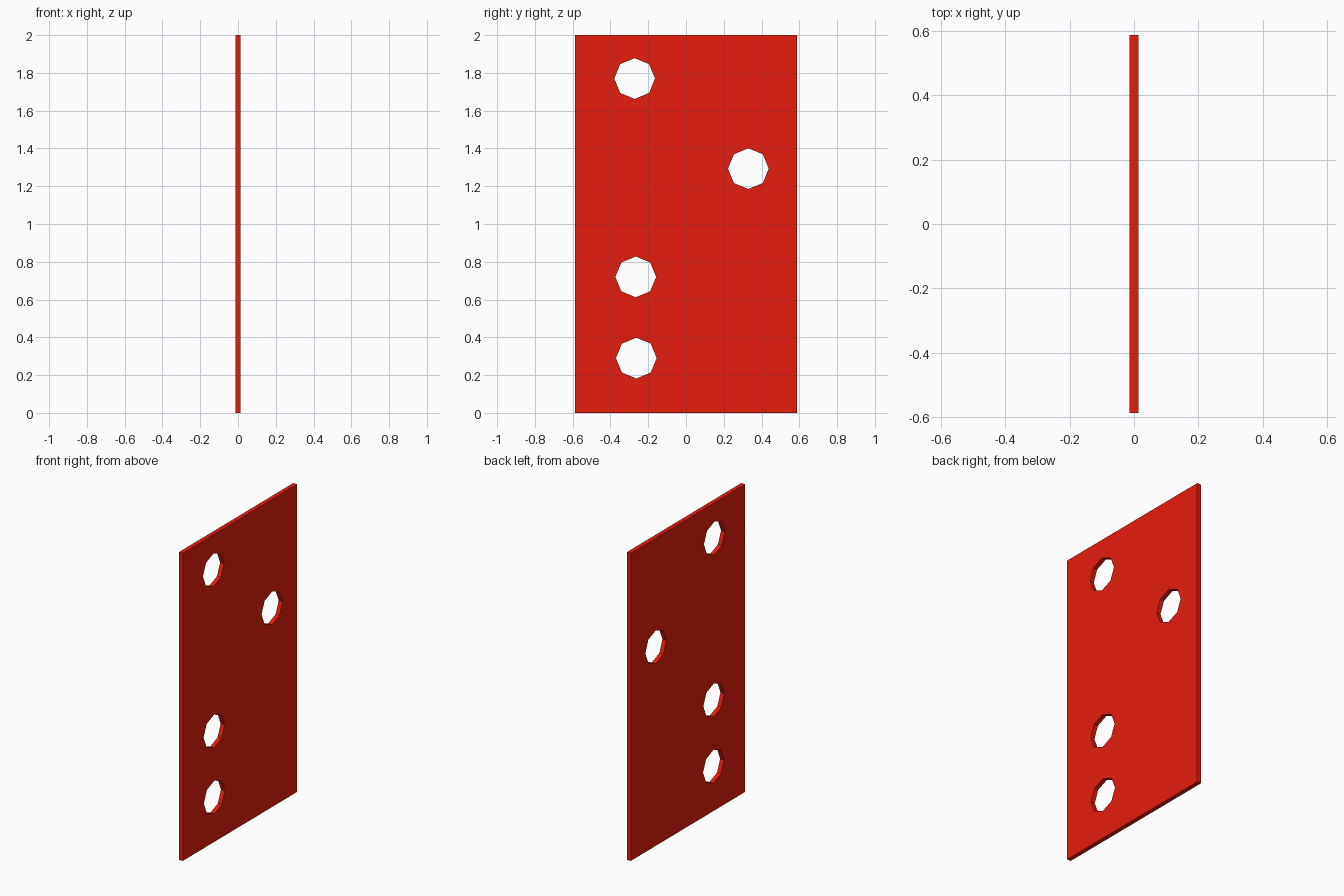
import bpy
from math import pi

if "Cube" in bpy.data.objects:
    bpy.data.objects.remove(bpy.data.objects["Cube"])

THICK, WIDTH, HEIGHT = 0.028, 1.174, 2.0
HOLE_RADIUS = 0.108
HOLES = [(-0.272, 1.77), (0.33, 1.293), (-0.266, 0.72), (-0.263, 0.29)]  # y, z

red = bpy.data.materials.new("red_paint")
red.diffuse_color = (0.8, 0.012, 0.004, 1)
red.use_nodes = True
red.node_tree.nodes["Principled BSDF"].inputs["Base Color"].default_value = red.diffuse_color

# Flat upright panel
bpy.ops.mesh.primitive_cube_add(size=1, location=(0, 0, HEIGHT / 2))
panel = bpy.context.object
panel.name = "panel"
panel.scale = (THICK, WIDTH, HEIGHT)
bpy.ops.object.transform_apply(location=True, rotation=True, scale=True)
panel.data.materials.append(red)


def cut_hole(y, z):
    """Punch an eight-sided hole through the panel along x."""
    bpy.ops.mesh.primitive_cylinder_add(vertices=8, radius=HOLE_RADIUS, depth=0.2,
                                        location=(0, y, z), rotation=(0, pi / 2, 0))
    cutter = bpy.context.object
    cutter.name = "hole_cutter"
    cutter.hide_render = True
    cutter.data.materials.append(red)
    mod = panel.modifiers.new("hole", 'BOOLEAN')
    mod.operation = 'DIFFERENCE'
    mod.solver = 'EXACT'
    mod.object = cutter
    bpy.context.view_layer.objects.active = panel
    bpy.ops.object.modifier_apply(modifier=mod.name)
    bpy.data.objects.remove(cutter, do_unlink=True)


# Peg holes
for y, z in HOLES:
    cut_hole(y, z)
